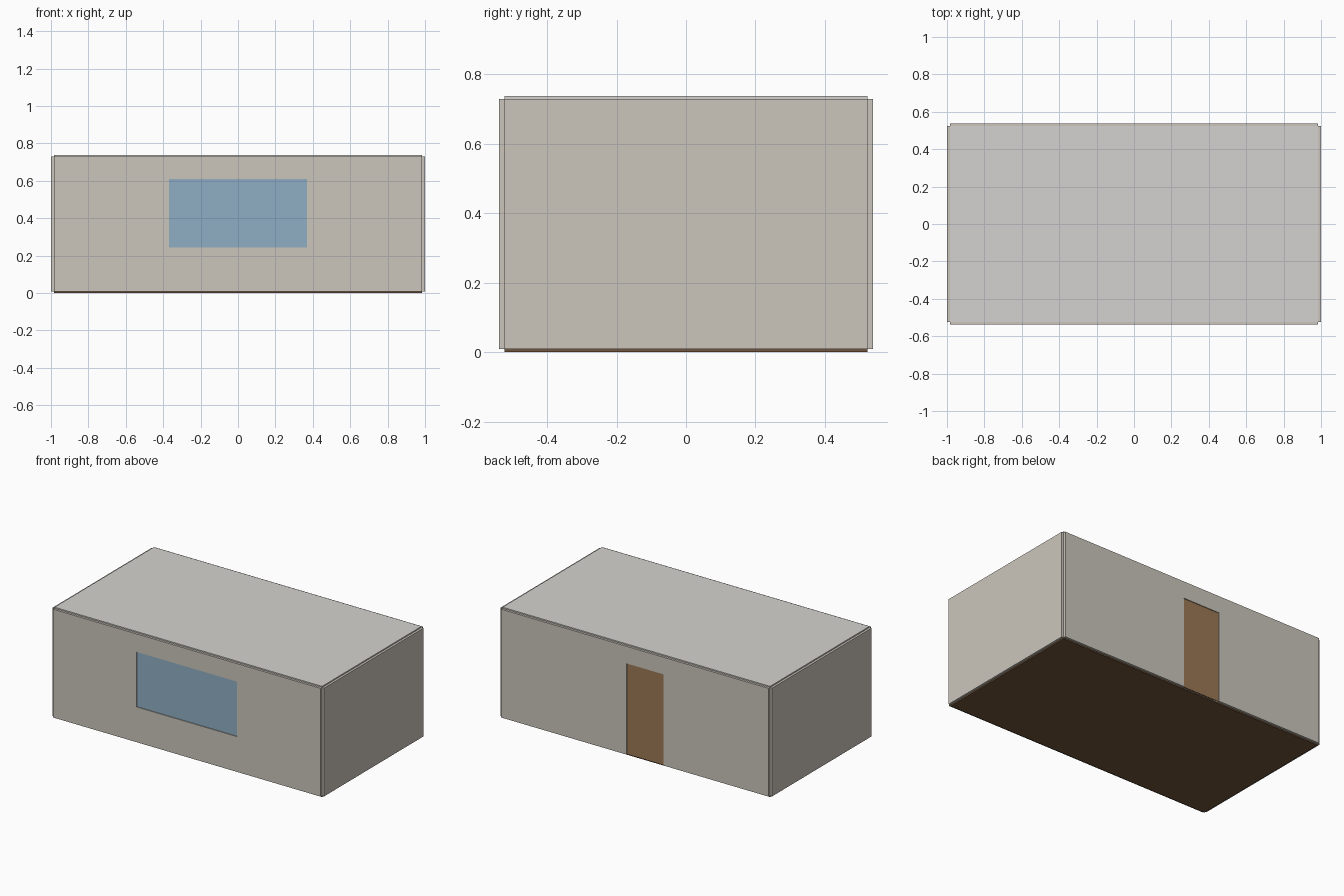
import bpy

if "Cube" in bpy.data.objects:
    bpy.data.objects.remove(bpy.data.objects["Cube"])

# Overall room sizes
IX, IY = 0.985, 0.523      # half size of the floor and ceiling slabs
T = 0.015                  # wall thickness
Z0, Z1, TOP = 0.0085, 0.729, 0.737


def material(name, rgb):
    m = bpy.data.materials.new(name)
    m.diffuse_color = (*rgb, 1)
    m.use_nodes = True
    m.node_tree.nodes["Principled BSDF"].inputs["Base Color"].default_value = m.diffuse_color
    return m


plaster = material("plaster", (0.60, 0.56, 0.50))
ceiling_paint = material("ceiling_paint", (0.66, 0.65, 0.63))
floor_wood = material("floor_wood", (0.16, 0.09, 0.045))
door_wood = material("door_wood", (0.33, 0.19, 0.09))
glass = material("glass", (0.28, 0.43, 0.55))


def box(name, lo, hi, mat=None):
    """Box between two opposite corners."""
    centre = [(a + b) / 2 for a, b in zip(lo, hi)]
    bpy.ops.mesh.primitive_cube_add(size=1, location=centre)
    ob = bpy.context.object
    ob.name = name
    ob.scale = [b - a for a, b in zip(lo, hi)]
    bpy.ops.object.transform_apply(location=False, rotation=False, scale=True)
    if mat:
        ob.data.materials.append(mat)
    return ob


def cut_opening(wall, x0, x1, z0, z1, y):
    """Cut a rectangular opening right through a wall centred on y."""
    cutter = box(wall.name + "_cutter", (x0, y - 0.05, z0), (x1, y + 0.05, z1))
    cutter.hide_render = True
    cutter.display_type = 'WIRE'
    mod = wall.modifiers.new("opening", 'BOOLEAN')
    mod.operation = 'DIFFERENCE'
    mod.solver = 'EXACT'
    mod.object = cutter


# Floor and ceiling slabs
box("floor", (-IX, -IY, 0), (IX, IY, Z0), floor_wood)
box("ceiling", (-IX, -IY, Z1), (IX, IY, TOP), ceiling_paint)

# Side walls, leaving the small notch at each corner
for side, x in (("left", -IX - T), ("right", IX)):
    box(side + "_wall", (x, -IY, Z0), (x + T, IY, Z1), plaster)

# Front and back walls
front = box("front_wall", (-IX, -IY - T, Z0), (IX, -IY, Z1), plaster)
back = box("back_wall", (-IX, IY, Z0), (IX, IY + T, Z1), plaster)

# Window opening with its pane set back in the wall
mid = IY + T / 2
cut_opening(front, -0.369, 0.369, 0.243, 0.609, -mid)
box("window_pane", (-0.369, -mid - 0.002, 0.243), (0.369, -mid + 0.002, 0.609), glass)

# Door opening down to the floor, with its leaf set back in the wall
cut_opening(back, -0.21, 0.063, -0.05, 0.615, mid)
box("door_leaf", (-0.21, mid - 0.004, Z0), (0.063, mid + 0.002, 0.615), door_wood)
